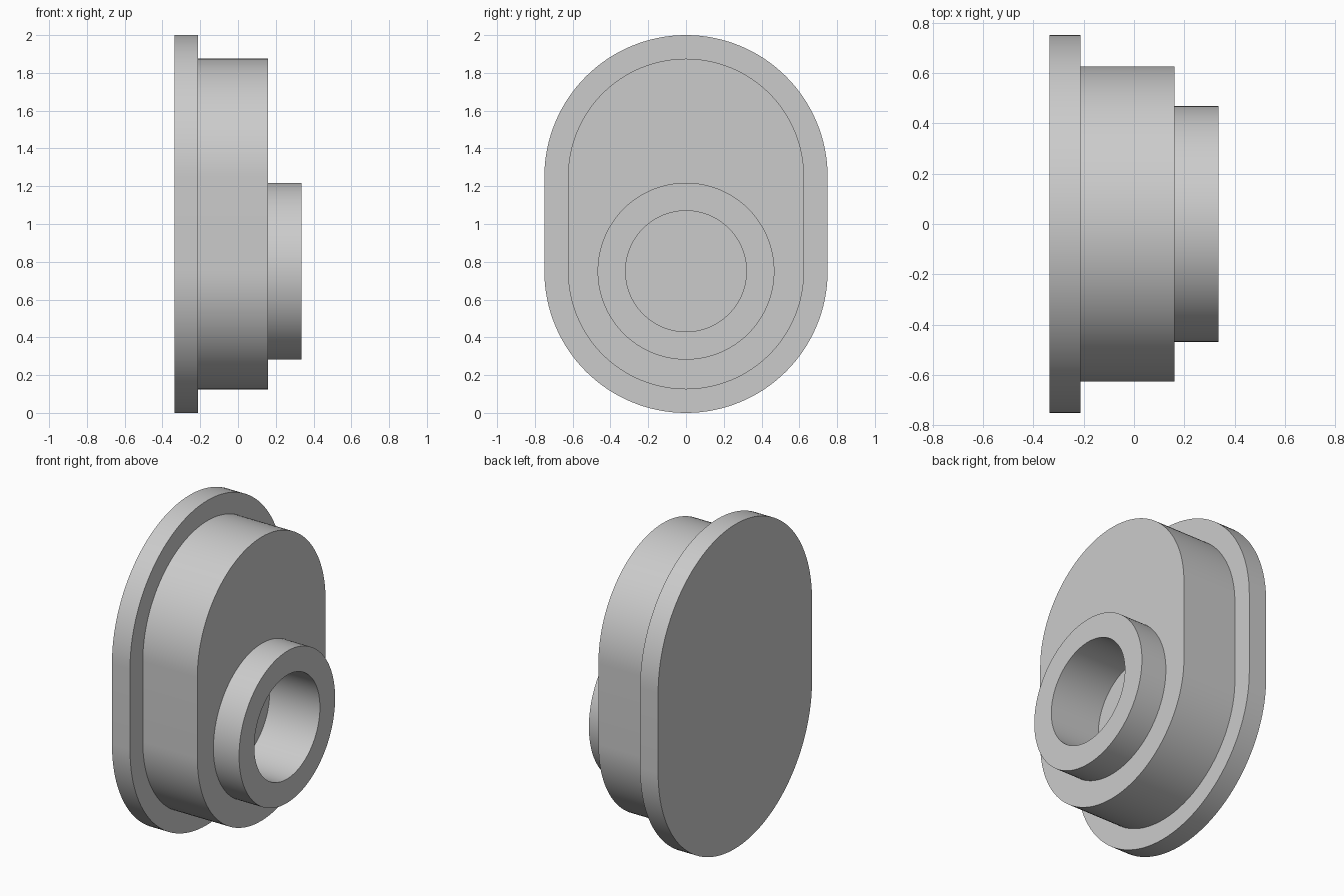
import bpy
import bmesh
from math import cos, sin, pi, radians

cube = bpy.data.objects.get("Cube")
if cube:
    bpy.data.objects.remove(cube)

HALF = 64                 # segments per half arc
COUNT = 2 * (HALF + 1)    # points in every outline
LOW, HIGH = 0.75, 1.25    # arc centre heights

grey = bpy.data.materials.new("light grey")
grey.use_nodes = True
grey.diffuse_color = (0.6, 0.6, 0.6, 1)
grey.node_tree.nodes["Principled BSDF"].inputs["Base Color"].default_value = (0.6, 0.6, 0.6, 1)


def obround(x, r):
    """Two half circles joined by straight sides."""
    points = []
    for centre, start in ((HIGH, 0), (LOW, pi)):
        for i in range(HALF + 1):
            a = start + pi * i / HALF
            points.append((x, r * cos(a), centre + r * sin(a)))
    return points


def circle(x, r):
    """Circle around the lower arc centre."""
    angles = [2 * pi * (i + 0.5) / COUNT for i in range(COUNT)]
    return [(x, r * cos(a), LOW + r * sin(a)) for a in angles]


def loft(name, outlines, cap_start=False, cap_end=False):
    """Join successive outlines with quads, optionally closing the ends."""
    bm = bmesh.new()
    rings = [[bm.verts.new(p) for p in outline] for outline in outlines]
    for a, b in zip(rings, rings[1:]):
        for i in range(COUNT):
            j = (i + 1) % COUNT
            bm.faces.new((a[i], a[j], b[j], b[i]))
    if cap_start:
        bm.faces.new(rings[0][::-1])
    if cap_end:
        bm.faces.new(rings[-1])
    mesh = bpy.data.meshes.new(name)
    bm.to_mesh(mesh)
    bm.free()
    mesh.materials.append(grey)
    obj = bpy.data.objects.new(name, mesh)
    bpy.context.collection.objects.link(obj)
    bpy.ops.object.select_all(action='DESELECT')
    obj.select_set(True)
    bpy.context.view_layer.objects.active = obj
    bpy.ops.object.shade_smooth_by_angle(angle=radians(30))
    return obj


BACK, STEP, FACE, FRONT, FLOOR = -0.335, -0.212, 0.16, 0.335, -0.008
PLATE_R, BODY_R, COLLAR_R, BORE_R = 0.75, 0.625, 0.468, 0.32

# Back plate with its exposed rim
loft("back_plate", [obround(BACK, PLATE_R), obround(STEP, PLATE_R),
                    obround(STEP, BODY_R)], cap_start=True)

# Main body, its front face open where the collar sits
loft("body", [obround(STEP, BODY_R), obround(FACE, BODY_R),
              circle(FACE, COLLAR_R)])

# Collar with a blind bore reaching into the body
loft("collar", [circle(FACE, COLLAR_R), circle(FRONT, COLLAR_R),
                circle(FRONT, BORE_R), circle(FLOOR, BORE_R)], cap_end=True)
